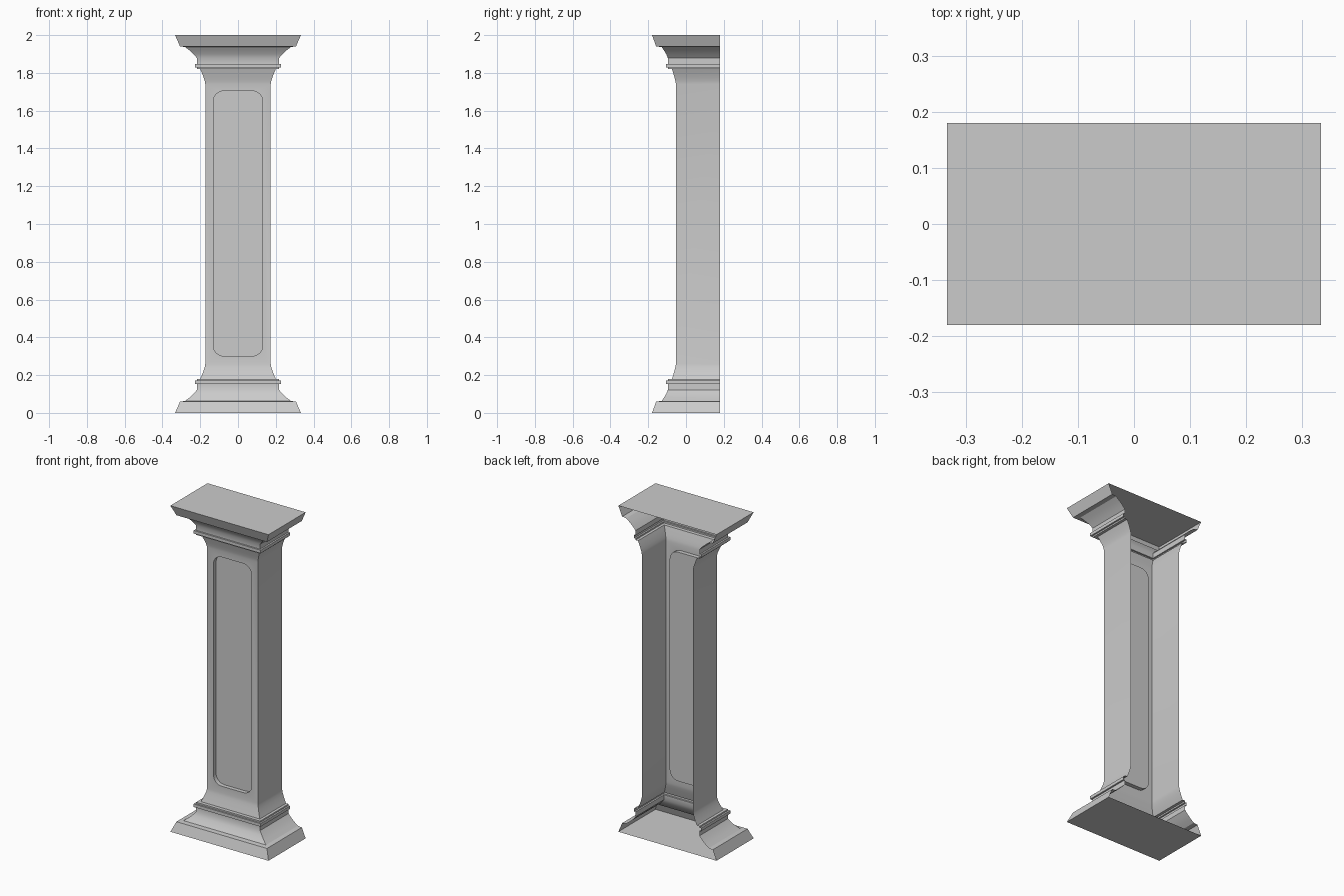
import bpy, bmesh, math

if "Cube" in bpy.data.objects:
    bpy.data.objects.remove(bpy.data.objects["Cube"])

BACK = 0.18          # open back plane
H = 2.0
SX, SY = 0.173, -0.053   # shaft half width and front plane
Z0 = 0.26            # start of straight shaft

# (half width, front y, z) from floor to collar top
BASE = [(0.333, -0.18, 0), (0.307, -0.158, 0.06), (0.28, -0.129, 0.063),
        (0.258, -0.117, 0.08), (0.236, -0.105, 0.1), (0.217, -0.096, 0.122),
        (0.217, -0.096, 0.152), (0.227, -0.106, 0.152), (0.227, -0.106, 0.171),
        (0.217, -0.096, 0.171), (0.217, -0.096, 0.18), (0.2, -0.074, 0.18)]
# concave flare into the shaft
FLARE = [(0.2, -0.074, 0.18), (0.191, -0.068, 0.2), (0.182, -0.061, 0.224),
         (0.176, -0.056, 0.243), (SX, SY, Z0)]


def flip(rows):
    return [(x, y, H - z) for x, y, z in reversed(rows)]


def finish(bm, name):
    me = bpy.data.meshes.new(name)
    bm.to_mesh(me)
    bm.free()
    ob = bpy.data.objects.new(name, me)
    bpy.context.collection.objects.link(ob)
    bpy.ops.object.select_all(action='DESELECT')
    ob.select_set(True)
    bpy.context.view_layer.objects.active = ob
    bpy.ops.object.shade_smooth_by_angle(angle=math.radians(25))
    return ob


def loft(bm, rows, open_span=None):
    """Three-sided shell; open_span skips the front face of one span."""
    rings = [[bm.verts.new(p) for p in ((-x, BACK, z), (-x, y, z), (x, y, z), (x, BACK, z))]
             for x, y, z in rows]
    for i, (a, b) in enumerate(zip(rings, rings[1:])):
        for j in range(3):
            if not (i == open_span and j == 1):
                bm.faces.new((a[j], a[j + 1], b[j + 1], b[j]))
    return rings


# base and capital mouldings, each closed by a slab face
bm = bmesh.new()
rings = loft(bm, BASE)
bm.faces.new(rings[0][::-1])
finish(bm, "base_moulding")

bm = bmesh.new()
rings = loft(bm, flip(BASE))
bm.faces.new(rings[-1])
finish(bm, "capital_moulding")

# shaft with rounded opening and sunken panel
bm = bmesh.new()
span = len(FLARE) - 1
rings = loft(bm, FLARE + flip(FLARE), open_span=span)
lo, hi = rings[span], rings[span + 1]
outer = [lo[1], lo[2], hi[2], hi[1]]
PX, PZ0, PZ1, R, N, DEPTH = 0.13, 0.30, 1.705, 0.055, 4, 0.025
arcs = []
for k, (cx, cz) in enumerate([(-PX + R, PZ0 + R), (PX - R, PZ0 + R),
                              (PX - R, PZ1 - R), (-PX + R, PZ1 - R)]):
    angs = [math.pi + (k + i / N) * math.pi / 2 for i in range(N + 1)]
    arcs.append([bm.verts.new((cx + R * math.cos(a), SY, cz + R * math.sin(a))) for a in angs])
for k in range(4):
    for p, q in zip(arcs[k], arcs[k][1:]):
        bm.faces.new((outer[k], q, p))
    n = (k + 1) % 4
    bm.faces.new((outer[k], outer[n], arcs[n][0], arcs[k][-1]))
rim = [v for arc in arcs for v in arc]
inner = [bm.verts.new((v.co.x, SY + DEPTH, v.co.z)) for v in rim]
for i in range(len(rim)):
    j = (i + 1) % len(rim)
    bm.faces.new((rim[i], rim[j], inner[j], inner[i]))
bm.faces.new(inner)
finish(bm, "shaft_with_panel")
